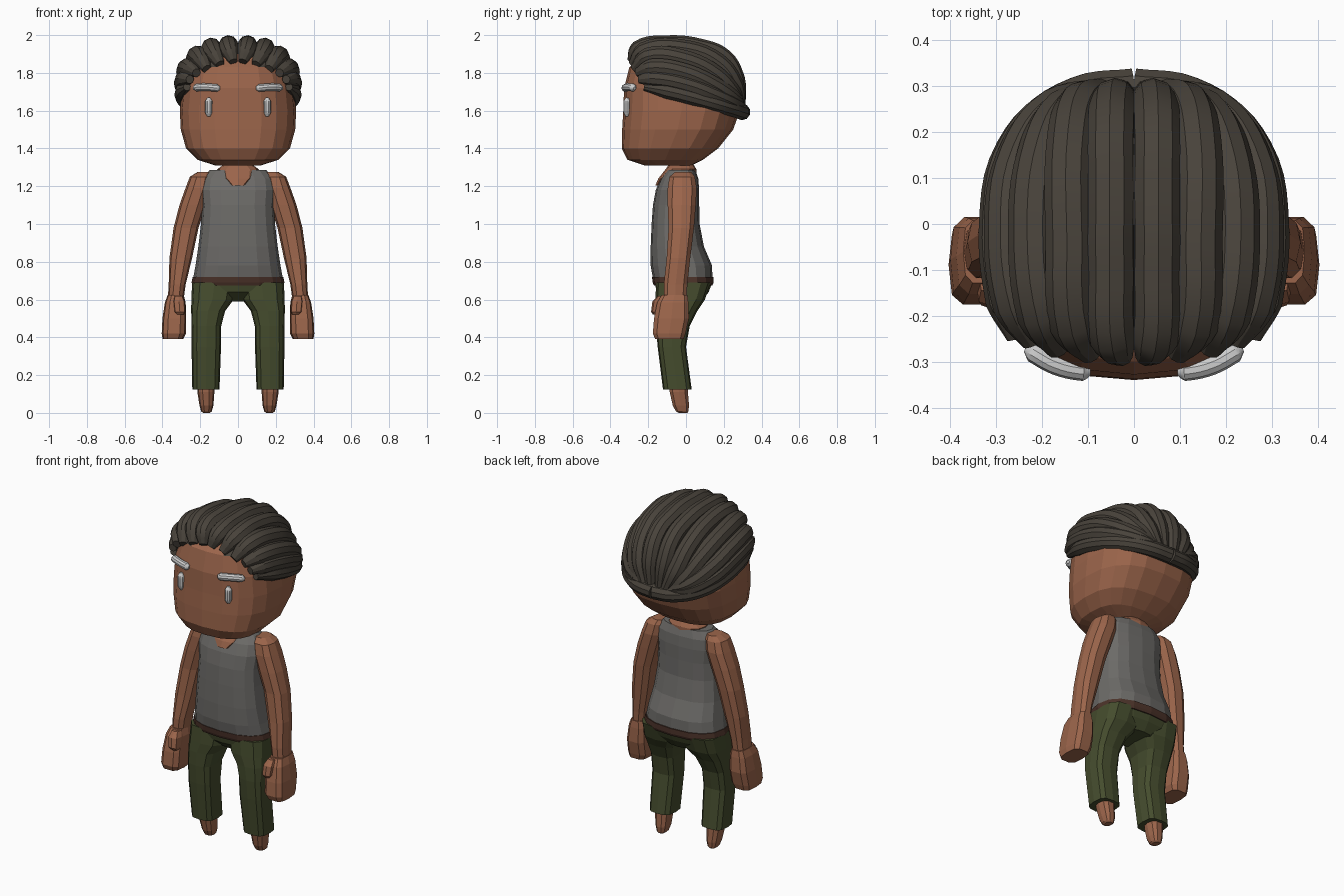
import bpy, bmesh
from math import sin, cos, pi


def mat(name, r, g, b):
    m = bpy.data.materials.new(name)
    m.diffuse_color = (r, g, b, 1)
    return m


SKIN = mat("skin", .33, .13, .07)
HAIR = mat("hair", .065, .055, .043)
SHIRT = mat("shirt", .15, .145, .137)
PANTS = mat("pants", .06, .073, .027)
BELT = mat("belt", .07, .032, .022)
WHITE = mat("white", .8, .8, .78)


def spow(v, e):
    return (abs(v) ** e) * (1 if v >= 0 else -1)


def loft(name, rings, material, n=12, p=2.5, side=1):
    """Stack of rounded-square rings, each (z, centre x, half width, y front, y back)."""
    bm = bmesh.new()
    loops = []
    for z, cx, rx, yf, yb in rings:
        cy, ry = (yf + yb) / 2, (yb - yf) / 2
        loops.append([bm.verts.new((side * (cx + rx * spow(cos(2 * pi * k / n), 2 / p)),
                                    cy + ry * spow(sin(2 * pi * k / n), 2 / p), z))
                      for k in range(n)])
    for a, b in zip(loops, loops[1:]):
        for k in range(n):
            bm.faces.new((a[k], a[(k + 1) % n], b[(k + 1) % n], b[k]))
    bm.faces.new(loops[0])
    bm.faces.new(loops[-1])
    bmesh.ops.recalc_face_normals(bm, faces=bm.faces)
    me = bpy.data.meshes.new(name)
    bm.to_mesh(me)
    bm.free()
    me.materials.append(material)
    ob = bpy.data.objects.new(name, me)
    bpy.context.collection.objects.link(ob)
    return ob


def tube(name, pts, r, taper, material, side=1):
    """Smooth tapered tube through the points, as a mesh."""
    cu = bpy.data.curves.new(name, 'CURVE')
    cu.dimensions = '3D'
    cu.bevel_depth = r
    cu.bevel_resolution = 3
    cu.resolution_u = 5
    cu.use_fill_caps = True
    sp = cu.splines.new('BEZIER')
    sp.bezier_points.add(len(pts) - 1)
    for i, (b, (x, y, z)) in enumerate(zip(sp.bezier_points, pts)):
        b.co = (side * x, y, z)
        b.handle_left_type = b.handle_right_type = 'AUTO'
        b.radius = taper[0] if i == 0 else taper[1] if i == len(pts) - 1 else 1
    cu.materials.append(material)
    ob = bpy.data.objects.new(name, cu)
    bpy.context.collection.objects.link(ob)
    bpy.ops.object.select_all(action='DESELECT')
    ob.select_set(True)
    bpy.context.view_layer.objects.active = ob
    bpy.ops.object.convert(target='MESH')
    ob = bpy.context.view_layer.objects.active
    bpy.ops.object.shade_smooth_by_angle()
    return ob


# Head, with the scalp under the hair coloured dark
head = loft("head", [(1.31, 0, .12, -.22, .03), (1.34, 0, .215, -.31, .09),
                     (1.40, 0, .275, -.34, .17), (1.50, 0, .303, -.338, .25),
                     (1.60, 0, .308, -.332, .285), (1.72, 0, .295, -.328, .28),
                     (1.83, 0, .262, -.30, .24), (1.90, 0, .19, -.22, .17),
                     (1.94, 0, .08, -.12, .06)], SKIN, n=20, p=2.6)
head.data.materials.append(HAIR)
for f in head.data.polygons:
    if f.center.z > 1.76 - .42 * f.center.y:
        f.material_index = 1

# Hair strands combed from the hairline to the back of the head
STRANDS = [
    ([(.025, -.29, 1.86), (.045, -.25, 1.92), (.05, -.1, 1.947), (.05, .07, 1.93),
      (.05, .2, 1.875), (.045, .262, 1.76), (.03, .285, 1.62)], .052),
    ([(.095, -.285, 1.845), (.13, -.22, 1.91), (.14, -.03, 1.925), (.138, .17, 1.85),
      (.115, .255, 1.73), (.07, .285, 1.62)], .054),
    ([(.165, -.275, 1.82), (.20, -.2, 1.88), (.22, -.02, 1.87), (.20, .15, 1.79),
      (.15, .24, 1.69), (.08, .28, 1.62)], .055),
    ([(.22, -.26, 1.80), (.255, -.18, 1.825), (.275, -.02, 1.805), (.25, .14, 1.735),
      (.17, .245, 1.66), (.06, .285, 1.62)], .052),
    ([(.255, -.25, 1.765), (.275, -.17, 1.77), (.29, 0, 1.74), (.255, .16, 1.68),
      (.16, .255, 1.635), (.02, .285, 1.62)], .048),
    ([(.27, -.22, 1.725), (.288, -.1, 1.705), (.285, .06, 1.665), (.23, .2, 1.625),
      (.12, .28, 1.60), (0, .297, 1.593)], .044),
]
for s in (1, -1):
    for i, (pts, r) in enumerate(STRANDS):
        tube(f"hair_strand_{i}", pts, r, (.45, 1 if i == 5 else .6), HAIR, s)

    # White brows and eyes
    tube("eyebrow", [(.095, -.321, 1.72), (.11, -.321, 1.72), (.17, -.308, 1.725),
                     (.22, -.281, 1.722), (.235, -.272, 1.718)], .021, (.45, .4), WHITE, s)
    tube("eye", [(.155, -.312, 1.57), (.155, -.312, 1.588), (.155, -.312, 1.65),
                 (.155, -.310, 1.668)], .019, (.45, .45), WHITE, s)

    # Bare arm with fist and thumb
    loft("arm", [(1.275, .18, .035, -.06, .03), (1.25, .195, .06, -.09, .05),
                 (1.19, .21, .068, -.10, .06), (1.10, .24, .07, -.10, .055),
                 (.98, .275, .066, -.095, .045), (.82, .303, .06, -.105, .025),
                 (.68, .322, .045, -.12, .01), (.60, .33, .042, -.12, .005)],
         SKIN, n=10, side=s)
    loft("fist", [(.625, .33, .042, -.13, .01), (.585, .332, .055, -.155, .015),
                  (.50, .337, .063, -.172, .018), (.42, .34, .064, -.178, .0),
                  (.39, .345, .054, -.165, -.01)], SKIN, n=10, p=3.5, side=s)
    loft("thumb", [(.62, .315, .022, -.15, -.08), (.59, .312, .032, -.178, -.08),
                   (.535, .308, .03, -.185, -.1), (.52, .305, .02, -.175, -.1)],
         SKIN, n=8, p=3.5, side=s)

    # Trouser leg and bare foot
    loft("trouser_leg", [(.69, .125, .118, -.158, .13), (.60, .135, .112, -.162, .10),
                         (.54, .158, .09, -.162, .06), (.46, .167, .078, -.16, .02),
                         (.35, .168, .078, -.15, .0), (.125, .17, .072, -.122, .03)],
         PANTS, n=12, p=3.2, side=s)
    loft("foot", [(.16, .17, .045, -.09, .01), (.11, .17, .045, -.088, .012),
                  (.04, .167, .037, -.072, .018), (.008, .167, .028, -.055, .014),
                  (.0, .167, .018, -.04, .008)], SKIN, n=10, side=s)

# Sleeveless shirt, neck with scooped chest patch
loft("shirt", [(.71, 0, .238, -.175, .14), (.78, 0, .225, -.187, .138),
               (.88, 0, .21, -.187, .095), (1.0, 0, .196, -.182, .072),
               (1.10, 0, .19, -.175, .07), (1.18, 0, .198, -.16, .07),
               (1.24, 0, .19, -.135, .065), (1.285, 0, .15, -.10, .05)], SHIRT, n=16)
loft("neck", [(1.205, 0, .05, -.162, 0), (1.24, 0, .10, -.147, .055),
              (1.29, 0, .11, -.108, .055), (1.315, 0, .075, -.09, .04),
              (1.36, 0, .07, -.085, .035)], SKIN, n=12)

# Trouser seat and belt
loft("trouser_seat", [(.59, 0, .09, -.10, .085), (.64, 0, .21, -.155, .12),
                      (.70, 0, .243, -.168, .143)], PANTS, n=16)
loft("belt", [(.675, 0, .241, -.17, .14), (.69, 0, .246, -.176, .146),
              (.72, 0, .24, -.18, .146)], BELT, n=16)
